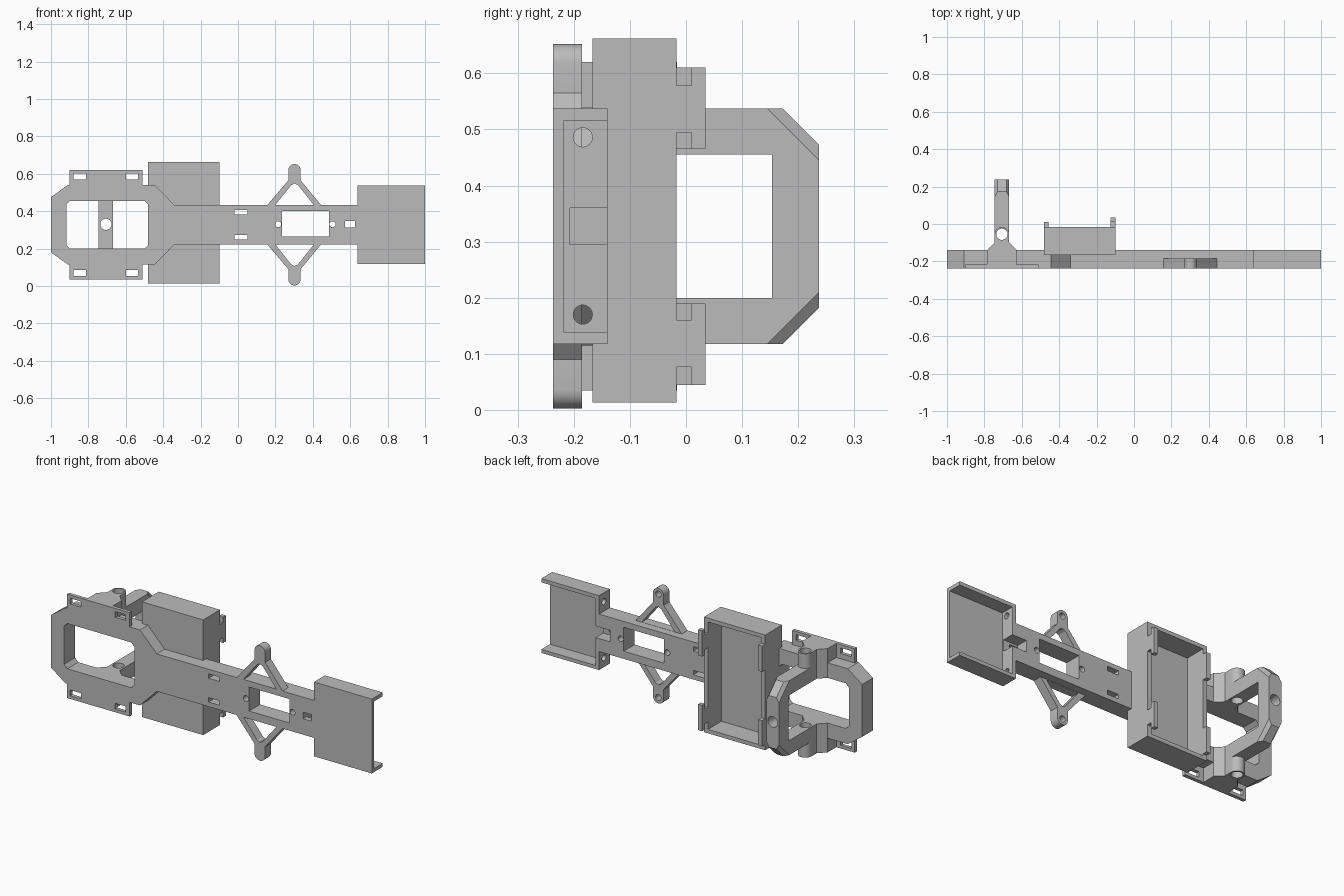
import bpy, bmesh, math
from mathutils import Vector

MID = 0.3275                      # height of the mirror plane
FRONT, BACK = -0.237, -0.14       # depth of the main plate
ARM_X, HOLE_Y = -0.706, -0.055    # swing arm centre and pivot

if "Cube" in bpy.data.objects:
    bpy.data.objects.remove(bpy.data.objects["Cube"])

grey = bpy.data.materials.new("light grey plastic")
grey.use_nodes = True
grey.diffuse_color = (0.5, 0.5, 0.5, 1)
grey.node_tree.nodes["Principled BSDF"].inputs["Base Color"].default_value = (0.5, 0.5, 0.5, 1)


def prism(name, pts, lo, hi, axis):
    """Extrude a profile along an axis; points use the other two axes in order."""
    def place(p, d):
        v = list(p)
        v.insert("xyz".index(axis), d)
        return v
    bm = bmesh.new()
    face = bm.faces.new([bm.verts.new(place(p, lo)) for p in pts])
    new = bmesh.ops.extrude_face_region(bm, geom=[face])["geom"]
    shift = Vector(place((0, 0), hi - lo))
    bmesh.ops.translate(bm, vec=shift, verts=[g for g in new if isinstance(g, bmesh.types.BMVert)])
    bmesh.ops.recalc_face_normals(bm, faces=bm.faces)
    mesh = bpy.data.meshes.new(name)
    bm.to_mesh(mesh)
    bm.free()
    mesh.materials.append(grey)
    obj = bpy.data.objects.new(name, mesh)
    bpy.context.collection.objects.link(obj)
    return obj


def box(name, x, y, z):
    return prism(name, [(x[0], z[0]), (x[1], z[0]), (x[1], z[1]), (x[0], z[1])], y[0], y[1], "y")


def rod(name, a, b, r, lo, hi, axis):
    turn = [math.tau * i / 32 for i in range(32)]
    return prism(name, [(a + r * math.cos(t), b + r * math.sin(t)) for t in turn], lo, hi, axis)


def cut(objs, cutters):
    """Subtract the cutters from every object, then drop the cutters."""
    for obj in objs:
        for c in cutters:
            c.hide_render = True
            m = obj.modifiers.new("cut", "BOOLEAN")
            m.operation, m.solver, m.object = "DIFFERENCE", "EXACT", c
        bpy.context.view_layer.update()
        graph = bpy.context.evaluated_depsgraph_get()
        mesh = bpy.data.meshes.new_from_object(obj.evaluated_get(graph))
        obj.modifiers.clear()
        obj.data = mesh
    for c in cutters:
        bpy.data.objects.remove(c)


def flip(z, s):
    return MID + s * (z - MID)


def span(a, b, s):
    return sorted((flip(a, s), flip(b, s)))


def mirrored(half):
    return half + [(a, flip(z, -1)) for a, z in reversed(half)]


# Main plate: wide frame on the left, narrow beam to the right
plate = prism("main_plate", mirrored([(-1, .475), (-.91, .54), (-.445, .54), (-.34, .433), (.645, .433)]),
              FRONT, BACK, "y")
holes = [
    prism("c", mirrored([(-.918, .435), (-.898, .455), (-.5, .455), (-.48, .435)]), -.3, 0, "y"),
    box("c", (.235, .487), (-.3, 0), (.265, .4)),
    box("c", (.572, .625), (-.3, 0), (.312, .348)),
    box("c", (.572, .7), (-.207, 0), (.295, .36)),
]
for x in (.215, .505):
    holes.append(rod("c", x, .33, .016, -.3, 0, "y"))
for s in (1, -1):
    holes.append(box("c", (-.018, .052), (-.3, 0), span(.382, .407, s)))
cut([plate], holes)

# Open channel tray on the right end
tray = box("end_tray", (.64, 1), (FRONT, BACK), (.118, .537))
cut([tray], [box("c", (.662, 1.1), (-.217, 0), (.138, .516)),
             box("c", (.6, .7), (-.207, 0), (.295, .36))]
    + [rod("c", -.184, z, .017, .6, .7, "x") for z in (.17, .486)])

# Rear-opening battery box
tray_box = box("battery_box", (-.482, -.1), (-.167, -.017), (.013, .662))
cut([tray_box], [box("c", (-.457, -.125), (-.137, .1), (.035, .64))])

for s, side in ((1, "upper"), (-1, "lower")):
    # Thin slotted tab
    tab = box(side + "_tab", (-.9, -.51), (FRONT, -.217), span(.53, .62, s))
    cut([tab], [box("c", x, (-.3, 0), span(.57, .602, s)) for x in ((-.88, -.812), (-.6, -.535))])

    # Box clips
    box(side + "_clip_stem", (-.125, -.1), (-.03, .011), span(.495, .578, s))
    box(side + "_clip_head", (-.125, -.1), (.01, .035), span(.465, .61, s))
    box(side + "_left_clip", (-.482, -.457), (-.03, .01), span(.465, .61, s))

    # Triangular strut with a rounded tip
    arc = [(.302 + .033 * math.cos(t), flip(.619 + .033 * math.sin(t), s))
           for t in [math.pi * i / 12 for i in range(13)]]
    strut = prism(side + "_strut",
                  [(.45, flip(.425, s)), (.335, flip(.565, s))] + arc +
                  [(.269, flip(.565, s)), (.15, flip(.425, s))], FRONT, -.185, "y")
    gap = [(.2, .434), (.285, .54), (.302, .548), (.32, .54), (.405, .434)]
    cut([strut], [prism("c", [(x, flip(z, s)) for x, z in gap], -.3, 0, "y"),
                  rod("c", .302, flip(.619, s), .017, -.222, 0, "y")])

# Swing arm: U-shaped bar with chamfered rear corners
arm = prism("rear_arm", mirrored([(HOLE_Y, .455), (HOLE_Y, .537), (.173, .537), (.237, .473)])
            [1:-1] + [(HOLE_Y, .2), (.153, .2), (.153, .455), (HOLE_Y, .455)],
            ARM_X - .039, ARM_X + .039, "x")
bm = bmesh.new()
bm.from_mesh(arm.data)
for sx in (1, -1):
    for sz in (1, -1):
        # Bevel the sides of each diagonal corner
        edge = Vector((ARM_X + sx * .039, .159, flip(.523, sz)))
        normal = Vector((sx * .02, .011, sz * .011))
        geom = bm.verts[:] + bm.edges[:] + bm.faces[:]
        bmesh.ops.bisect_plane(bm, geom=geom, plane_co=edge, plane_no=normal, clear_outer=True)
        bmesh.ops.holes_fill(bm, edges=[e for e in bm.edges if e.is_boundary])
bmesh.ops.recalc_face_normals(bm, faces=bm.faces)
bm.to_mesh(arm.data)
bm.free()

# Arm roots and pivot collars
parts = [arm]
root = [(-.079, FRONT + .002), (-.079, BACK), (-.039, -.1), (-.039, HOLE_Y)]
root = [(ARM_X + x, y) for x, y in root] + [(ARM_X - x, y) for x, y in reversed(root)]
for s, side in ((1, "upper"), (-1, "lower")):
    lo, hi = span(.455, .62, s)
    parts.append(prism(side + "_arm_root", root, lo, hi, "z"))
    parts.append(rod(side + "_pivot_collar", ARM_X, HOLE_Y, .039, lo, hi, "z"))
cut(parts, [rod("c", ARM_X, HOLE_Y, .03, -.1, .8, "z"),
            rod("c", ARM_X, .33, .03, .1, .3, "y")])

# Keep edges crisp, round the curved walls
bpy.ops.object.select_all(action="DESELECT")
for obj in bpy.context.collection.objects:
    if obj.type == "MESH" and grey.name in obj.data.materials:
        obj.select_set(True)
        bpy.context.view_layer.objects.active = obj
bpy.ops.object.shade_smooth_by_angle(angle=math.radians(25))
